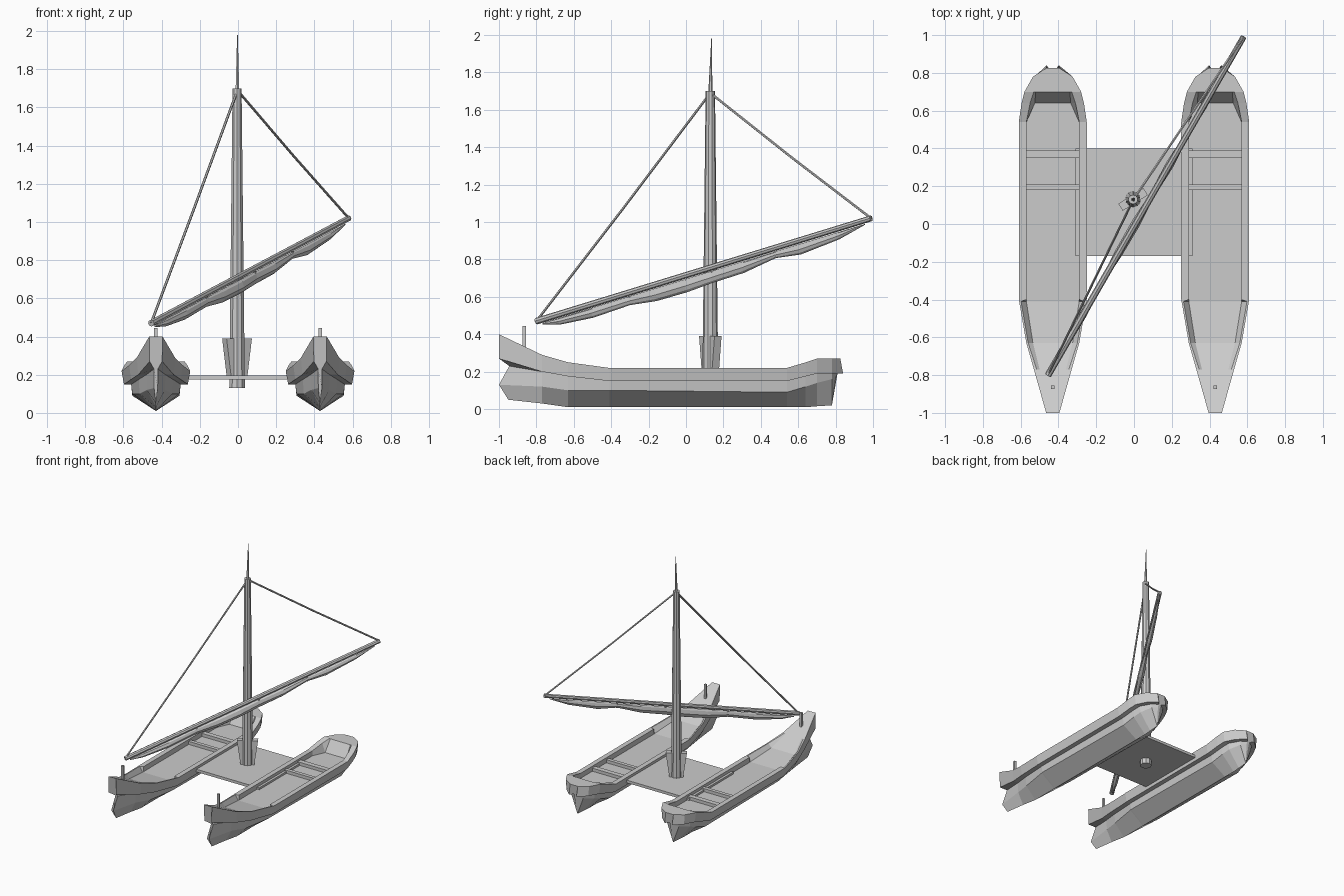
import bpy
import bmesh
from math import pi
from mathutils import Vector

cube = bpy.data.objects.get("Cube")
if cube:
    bpy.data.objects.remove(cube, do_unlink=True)

grey = bpy.data.materials.new("plain_grey")
grey.use_nodes = True
colour = (0.6, 0.6, 0.6, 1)
grey.diffuse_color = colour
grey.node_tree.nodes["Principled BSDF"].inputs["Base Color"].default_value = colour


def finish(name, bm):
    """Turn a bmesh into a named, flat shaded object."""
    bmesh.ops.remove_doubles(bm, verts=bm.verts, dist=0.0005)
    bmesh.ops.recalc_face_normals(bm, faces=bm.faces)
    mesh = bpy.data.meshes.new(name)
    bm.to_mesh(mesh)
    bm.free()
    mesh.materials.append(grey)
    obj = bpy.data.objects.new(name, mesh)
    bpy.context.collection.objects.link(obj)
    return obj


def loft(bm, rings):
    """Skin closed rings of points and cap both ends."""
    loops = [[bm.verts.new(p) for p in ring] for ring in rings]
    for a, b in zip(loops, loops[1:]):
        for i in range(len(a)):
            j = (i + 1) % len(a)
            bm.faces.new((a[i], a[j], b[j], b[i]))
    bm.faces.new(loops[0])
    bm.faces.new(loops[-1])


def rod(name, start, end, r1, r2, sides=8):
    start, end = Vector(start), Vector(end)
    axis = end - start
    bm = bmesh.new()
    bmesh.ops.create_cone(bm, cap_ends=True, segments=sides, radius1=r1,
                          radius2=r2, depth=axis.length)
    turn = axis.to_track_quat("Z", "Y").to_matrix().to_4x4()
    bm.transform(turn)
    bmesh.ops.translate(bm, verts=bm.verts, vec=(start + end) / 2)
    return finish(name, bm)


def box(name, centre, size):
    bm = bmesh.new()
    bmesh.ops.create_cube(bm, size=1)
    bmesh.ops.scale(bm, verts=bm.verts, vec=size)
    bmesh.ops.translate(bm, verts=bm.verts, vec=centre)
    return finish(name, bm)


# Hull stations: y, half width, sheer z, band z, chine z, keel z,
# then cockpit rim half width, floor half width, floor depth
STATIONS = [
    (-1.0, .035, .40, .27, .13, .05, .02, .01, 0),
    (-.77, .10, .29, .20, .12, .03, .085, .07, 0),
    (-.63, .14, .25, .175, .10, .01, .13, .105, .03),
    (-.41, .178, .22, .15, .10, .01, .168, .14, .04),
    (-.40, .18, .22, .15, .10, .01, .14, .139, .04),
    (.54, .18, .22, .15, .09, .01, .14, .139, .04),
    (.64, .165, .25, .175, .12, .01, .12, .095, .07),
    (.70, .15, .27, .19, .14, .015, .10, .09, 0),
    (.78, .105, .27, .19, .16, .02, .06, .05, 0),
    (.84, .035, .27, .19, .17, .02, .02, .01, 0),
]
BOW_RAKE = (0, 0, .055, 0, .05)
STERN_RAKE = (-.015, 0, -.03, -.04, -.06)


def hull_ring(x, index):
    y, w, top, band, chine, keel, rim, floor, depth = STATIONS[index]
    rake = (0,) * 5
    if index == 0:
        rake = BOW_RAKE
    elif index == len(STATIONS) - 1:
        rake = STERN_RAKE
    under = max(w - .05, .01)
    low = band - .04 if index == 0 else band
    half = [(floor, y + rake[0], top - depth), (rim, y + rake[0], top),
            (w, y + rake[0], top), (w * .93, y + rake[1], band),
            (under, y + rake[2], low), (under * .95, y + rake[3], chine)]
    right = [(x + a, b, c) for a, b, c in half]
    left = [(x - a, b, c) for a, b, c in reversed(half)]
    return right + [(x, y + rake[4], keel)] + left


for side, x in (("left", .43), ("right", -.43)):
    bm = bmesh.new()
    loft(bm, [hull_ring(x, i) for i in range(len(STATIONS))])
    finish(side + "_hull", bm)
    # Thwarts across the cockpit and the bow post
    box(side + "_middle_thwart", (x, .195, .19), (.28, .03, .03))
    box(side + "_aft_thwart", (x, .37, .19), (.28, .04, .03))
    box(side + "_bow_post", (x, -.865, .38), (.018, .018, .13))

# Platform between the hulls
box("platform", (0, .115, .185), (.62, .57, .022))

# Mast with its heel, tip and supports
rod("mast", (-.005, .13, .13), (-.005, .13, 1.70), .043, .025, 10)
rod("mast_tip", (-.003, .13, 1.69), (-.003, .137, 1.98), .011, .002, 6)
for name, sign in (("front_mast_cleat", -1), ("rear_mast_cleat", 1)):
    out = Vector((.85, .53, 0)) * sign
    across = Vector((-out.y, out.x, 0)) * .022
    foot = Vector((-.005, .13, .19))
    bm = bmesh.new()
    rings = []
    for z, reach in ((0, .05), (.2, .078)):
        base = foot + Vector((0, 0, z))
        near, far = base + out * .02, base + out * reach
        rings.append([near - across, near + across, far + across, far - across])
    loft(bm, rings)
    finish(name, bm)

# Slanted yard
low_end, high_end = Vector((-.455, -.80, .47)), Vector((.58, .99, 1.02))
rod("yard", low_end, high_end, .018, .016)

# Furled sail hanging in bulges: place along the yard, depth, half thickness
SAIL = [(.02, .03, .008), (.07, .057, .016), (.17, .075, .02), (.28, .068, .012),
        (.36, .09, .022), (.45, .093, .024), (.525, .085, .014), (.62, .083, .022),
        (.715, .056, .012), (.79, .078, .018), (.905, .06, .014), (.98, .025, .006)]
along = (high_end - low_end).normalized()
level = along.cross(Vector((0, 0, 1))).normalized()
SECTION = ((0, 0), (.6, .15), (1, .55), (.6, .85), (0, 1), (-.6, .85), (-1, .55), (-.6, .15))
rings = []
for t, depth, thick in SAIL:
    spot = low_end.lerp(high_end, t)
    rings.append([spot + level * (a * thick) - Vector((0, 0, .02 + b * (depth - .02)))
                  for a, b in SECTION])
bm = bmesh.new()
loft(bm, rings)
finish("furled_sail", bm)

# Ties holding the sail to the yard
for i, t in enumerate((.28, .525, .715)):
    spot = low_end.lerp(high_end, t)
    rod("sail_tie_%d" % (i + 1), spot, spot - Vector((0, 0, .055)), .008, .008, 6)

# Ropes from the masthead to the yard ends
masthead = Vector((-.003, .13, 1.69))
for name, end in (("front_rope", low_end), ("rear_rope", high_end)):
    middle = masthead.lerp(end, .5) - Vector((0, 0, .006))
    rod(name + "_upper", masthead, middle, .007, .007, 6)
    rod(name + "_lower", middle, end, .007, .007, 6)
